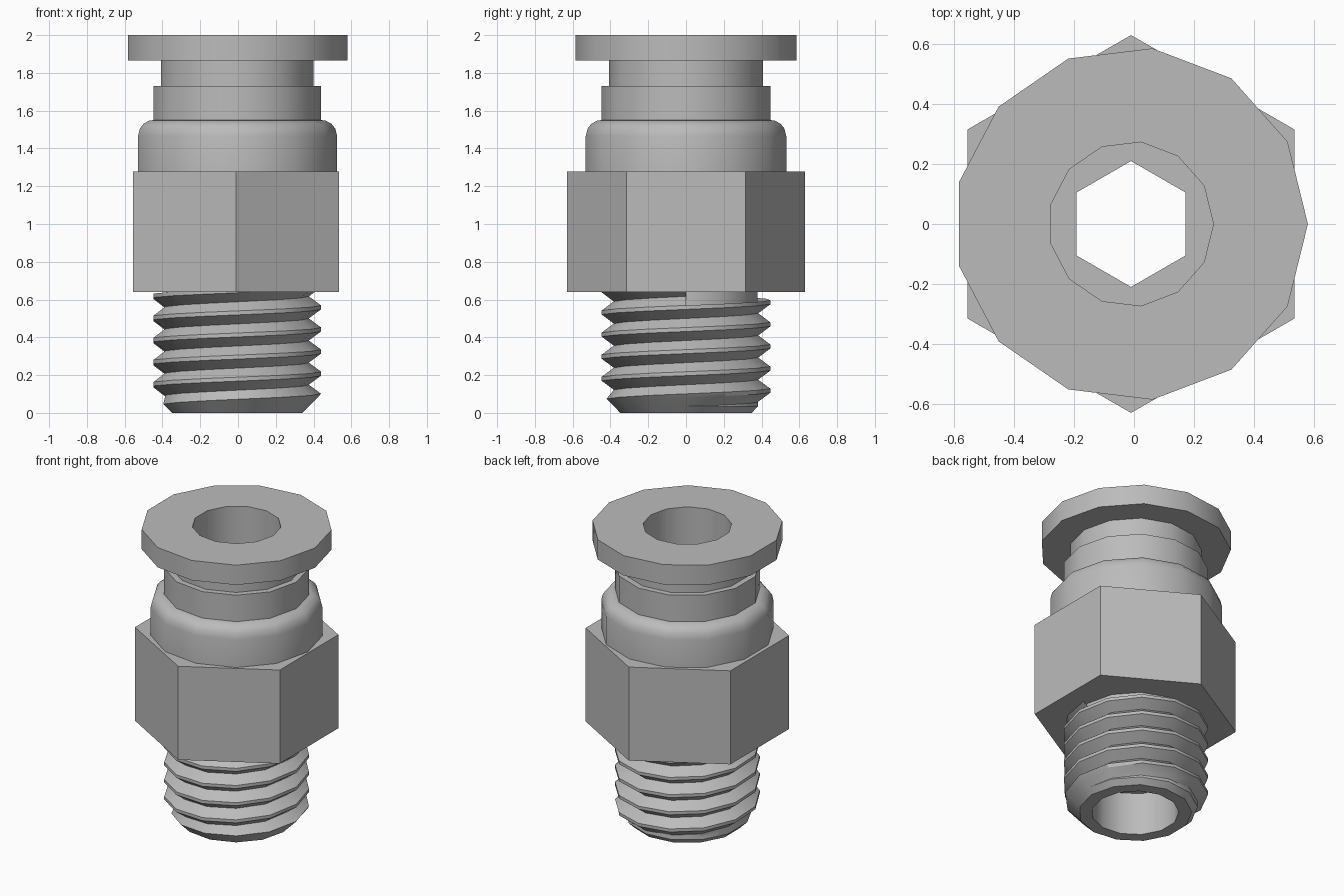
import bpy
import bmesh
from math import cos, sin, pi, radians

cube = bpy.data.objects.get("Cube")
if cube:
    bpy.data.objects.remove(cube)

AXIS_X = -0.01     # the round axis sits slightly off centre
ROUND = 13         # sides of the turned parts

metal = bpy.data.materials.new("grey metal")
metal.use_nodes = True
grey = (0.5, 0.5, 0.5, 1)
metal.diffuse_color = grey
metal.node_tree.nodes["Principled BSDF"].inputs["Base Color"].default_value = grey


def finish(name, bm):
    """Turn a bmesh into a shaded object."""
    bmesh.ops.remove_doubles(bm, verts=bm.verts, dist=0.0005)
    bmesh.ops.recalc_face_normals(bm, faces=bm.faces)
    mesh = bpy.data.meshes.new(name)
    bm.to_mesh(mesh)
    bm.free()
    mesh.materials.append(metal)
    ob = bpy.data.objects.new(name, mesh)
    ob.location.x = AXIS_X
    bpy.context.collection.objects.link(ob)
    bpy.ops.object.select_all(action='DESELECT')
    ob.select_set(True)
    bpy.context.view_layer.objects.active = ob
    bpy.ops.object.shade_smooth_by_angle(angle=radians(30))
    return ob


def lathe(name, profile, sides=ROUND, turn=0.0):
    """Spin a closed (radius, height) profile around the axis."""
    bm = bmesh.new()
    rings = []
    for i in range(sides):
        a = turn + 2 * pi * i / sides
        rings.append([bm.verts.new((r * cos(a), r * sin(a), z)) for r, z in profile])
    n = len(profile)
    for i in range(sides):
        p, q = rings[i], rings[(i + 1) % sides]
        for k in range(n):
            m = (k + 1) % n
            bm.faces.new((p[k], q[k], q[m], p[m]))
    return finish(name, bm)


# Release ring: wide flange over a narrower neck
lathe("release_ring", [(0.275, 0.75), (0.275, 2.0), (0.59, 2.0), (0.59, 1.865),
                       (0.41, 1.865), (0.41, 1.70), (0.3, 1.70), (0.3, 0.75)])

# Collar and rounded shoulder of the body
lathe("body_shoulder", [(0.3, 1.25), (0.3, 1.73), (0.45, 1.73), (0.45, 1.55),
                        (0.475, 1.547), (0.505, 1.53), (0.525, 1.505),
                        (0.535, 1.465), (0.535, 1.25)])

# Hexagonal wrench section, corners on the front and back
lathe("hex_nut", [(0.35, 0.64), (0.63, 0.64), (0.63, 1.277), (0.35, 1.277)],
      sides=6, turn=pi / 2)

# Hexagonal key socket inside the bore
lathe("key_socket", [(0.21, 0.29), (0.33, 0.29), (0.33, 0.75), (0.21, 0.75)],
      sides=6, turn=pi / 2)

# Tube with chamfered tip that carries the thread
lathe("thread_core", [(0.27, 0.0), (0.35, 0.0), (0.385, 0.035), (0.38, 0.1),
                      (0.38, 0.7), (0.27, 0.7)])

# Right-handed helical thread, trimmed by the chamfer at its lower end
PITCH = 0.117
START = 0.5 - 6.5 * PITCH
bm = bmesh.new()
tooth = [(0.385, -0.5), (0.45, -0.09), (0.45, 0.09)]
rows = [(r, START + (turn + t) * PITCH) for turn in range(8) for r, t in tooth]
columns = []
for i in range(ROUND + 1):
    a = 2 * pi * i / ROUND
    column = []
    for r, z in rows:
        z = min(max(z + PITCH * i / ROUND, 0.0), 0.68)
        r = min(r, 0.35 + z)
        column.append(bm.verts.new((r * cos(a), r * sin(a), z)))
    columns.append(column)
for p, q in zip(columns, columns[1:]):
    for k in range(len(rows) - 1):
        bm.faces.new((p[k], q[k], q[k + 1], p[k + 1]))
bmesh.ops.dissolve_degenerate(bm, dist=0.0005, edges=bm.edges)
finish("screw_thread", bm)
